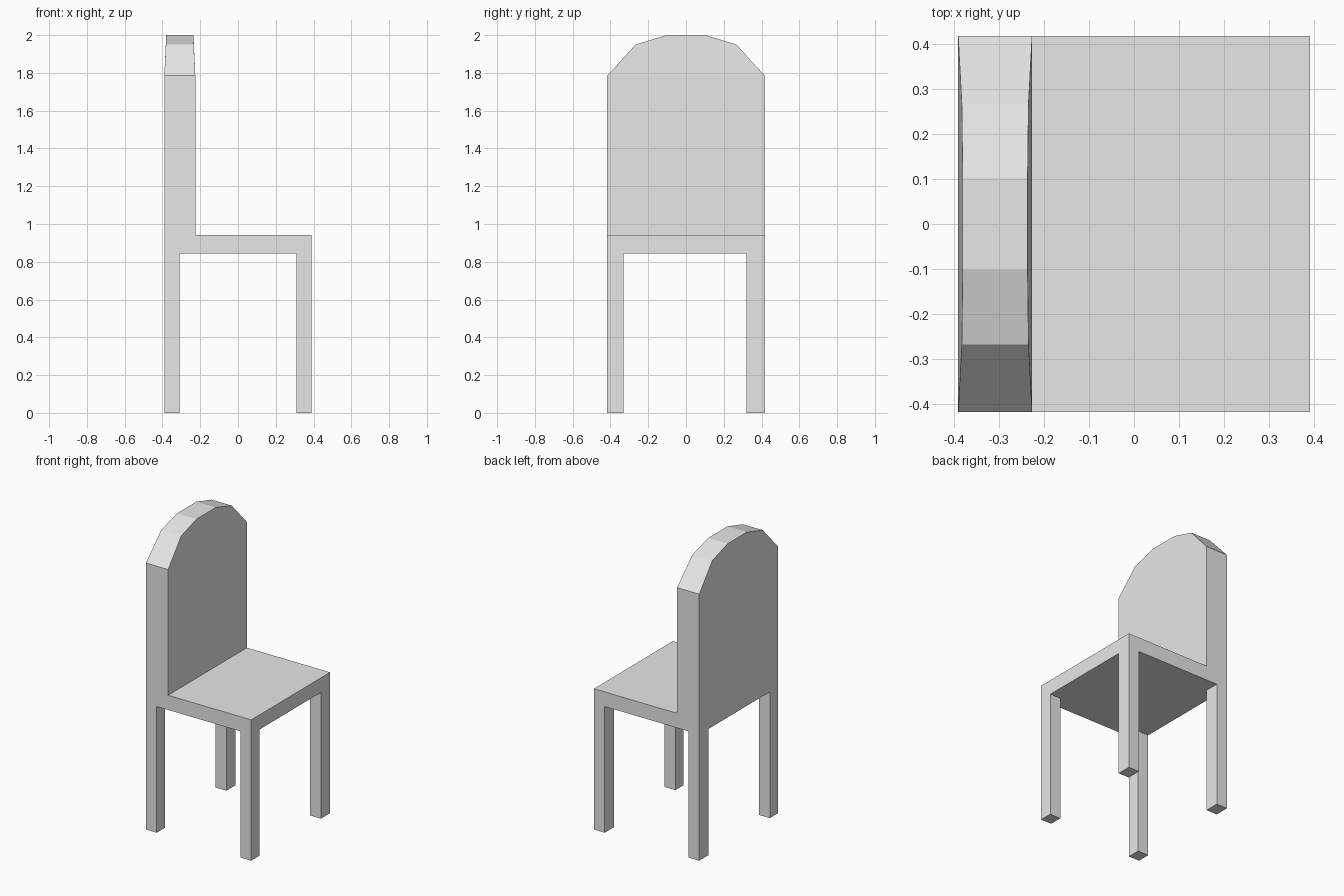
import bpy
import bmesh

cube = bpy.data.objects.get("Cube")
if cube:
    bpy.data.objects.remove(cube, do_unlink=True)

# Single flat colour
grey = bpy.data.materials.new("light grey")
grey.use_nodes = True
colour = (0.8, 0.8, 0.8, 1)
grey.diffuse_color = colour
grey.node_tree.nodes["Principled BSDF"].inputs["Base Color"].default_value = colour

X, Y = 0.39, 0.417            # half depth and half width
SEAT_LOW, SEAT_TOP = 0.845, 0.943
BACK_FRONT = -0.226           # front plane of the backrest
SHOULDER = 1.785


def finish(name, bm):
    bmesh.ops.recalc_face_normals(bm, faces=bm.faces)
    mesh = bpy.data.meshes.new(name)
    bm.to_mesh(mesh)
    bm.free()
    mesh.materials.append(grey)
    obj = bpy.data.objects.new(name, mesh)
    bpy.context.collection.objects.link(obj)
    return obj


def box(name, x0, x1, y0, y1, z0, z1):
    bm = bmesh.new()
    bmesh.ops.create_cube(bm, size=1)
    bmesh.ops.scale(bm, vec=(x1 - x0, y1 - y0, z1 - z0), verts=bm.verts)
    bmesh.ops.translate(bm, vec=((x0 + x1) / 2, (y0 + y1) / 2, (z0 + z1) / 2), verts=bm.verts)
    return finish(name, bm)


# Seat slab
box("seat", -X, X, -Y, Y, SEAT_LOW, SEAT_TOP)

# Four square legs
for end, (x0, x1) in {"back": (-X, -0.31), "front": (0.31, X)}.items():
    for side, (y0, y1) in {"right": (-Y, -0.33), "left": (0.32, Y)}.items():
        box(f"{end}_{side}_leg", x0, x1, y0, y1, 0, SEAT_LOW)

# Backrest: arched outline, slightly thinner along the crown
half_arch = [(Y, SHOULDER, 0), (0.267, 1.95, 0.008), (0.102, 2.0, 0.01)]
arch = half_arch + [(-y, z, inset) for y, z, inset in reversed(half_arch)]
outline = [(-Y, SEAT_TOP, 0), (Y, SEAT_TOP, 0)] + arch

bm = bmesh.new()
rear = [bm.verts.new((-X + i, y, z)) for y, z, i in outline]
front = [bm.verts.new((BACK_FRONT - i, y, z)) for y, z, i in outline]
count = len(outline)
for k in range(count):
    n = (k + 1) % count
    bm.faces.new((rear[k], rear[n], front[n], front[k]))
for ring in (rear, front):
    # Flat panel below the shoulders, tapered panel above
    bm.faces.new((ring[0], ring[1], ring[2], ring[-1]))
    bm.faces.new(ring[2:])
finish("backrest", bm)
